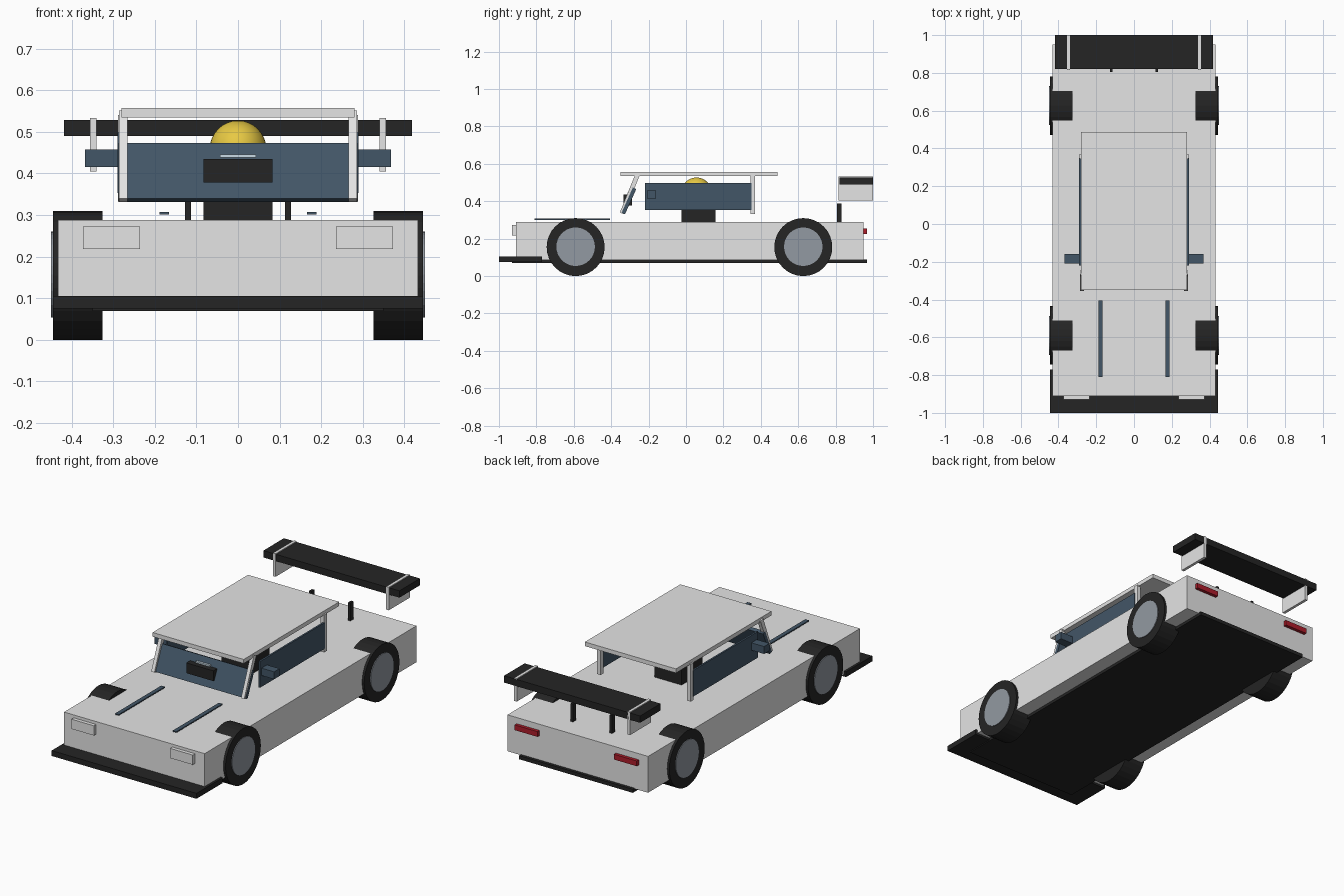
import bpy
import math

if "Cube" in bpy.data.objects:
    bpy.data.objects.remove(bpy.data.objects["Cube"], do_unlink=True)


def material(name, r, g, b):
    m = bpy.data.materials.new(name)
    m.use_nodes = True
    m.diffuse_color = (r, g, b, 1)
    m.node_tree.nodes["Principled BSDF"].inputs["Base Color"].default_value = (r, g, b, 1)
    return m


WHITE = material("body white", 0.78, 0.78, 0.78)
BLACK = material("carbon black", 0.018, 0.018, 0.018)
GLASS = material("blue glass", 0.055, 0.092, 0.135)
RIM = material("rim grey", 0.29, 0.32, 0.36)
RED = material("tail red", 0.42, 0.012, 0.023)
GOLD = material("helmet gold", 0.85, 0.62, 0.06)
PALE = material("pale blue", 0.6, 0.72, 0.8)


def finish(name, mat):
    o = bpy.context.object
    o.name = o.data.name = name
    o.data.materials.append(mat)
    return o


def box(name, mat, x, y, z, tilt=0):
    """Box from (low, high) ranges, tilted backwards about its centre."""
    ranges = (x, y, z)
    bpy.ops.mesh.primitive_cube_add(size=1, location=[(a + b) / 2 for a, b in ranges])
    o = finish(name, mat)
    o.scale = [b - a for a, b in ranges]
    o.rotation_euler.x = -math.radians(tilt)
    return o


def pair(name, mat, x, y, z, tilt=0):
    box("left_" + name, mat, x, y, z, tilt)
    box("right_" + name, mat, (-x[1], -x[0]), y, z, tilt)


def disc(name, mat, radius, x, y, z):
    bpy.ops.mesh.primitive_cylinder_add(vertices=32, radius=radius, depth=x[1] - x[0],
                                        location=((x[0] + x[1]) / 2, y, z),
                                        rotation=(0, math.pi / 2, 0))
    finish(name, mat)


# Body shell, front splitter and floor
box("body", WHITE, (-.432, .432), (-.91, .95), (.086, .288))
box("front_splitter", BLACK, (-.445, .445), (-1, -.77), (.075, .105))
box("undertray", BLACK, (-.35, .35), (-.93, .967), (.07, .09))

# Wheels
for end, y in (("front", -.59), ("rear", .627)):
    for side, s in (("left", 1), ("right", -1)):
        disc(f"{end}_{side}_tyre", BLACK, .155, sorted((s * .326, s * .445)), y, .155)
        disc(f"{end}_{side}_rim", RIM, .103, sorted((s * .34, s * .449)), y, .157)

# Lights and hood strips
pair("headlight", WHITE, (.235, .373), (-.93, -.9), (.218, .272))
pair("taillight", RED, (.235, .375), (.94, .968), (.225, .254))
pair("hood_strip", GLASS, (.166, .189), (-.81, -.405), (.301, .307))

# Cabin
box("roof", WHITE, (-.28, .28), (-.35, .488), (.534, .557))
box("windshield", GLASS, (-.287, .287), (-.315, -.295), (.329, .476), 24)
pair("front_pillar", WHITE, (.266, .286), (-.312, -.288), (.327, .555), 22)
pair("rear_pillar", WHITE, (.266, .288), (.345, .37), (.332, .54))
pair("side_window", GLASS, (.28, .29), (-.22, .35), (.353, .498))
pair("mirror", GLASS, (.285, .368), (-.208, -.16), (.416, .457))
box("windshield_box", BLACK, (-.083, .083), (-.335, -.29), (.378, .435))
box("windshield_marker", PALE, (-.043, .043), (-.312, -.3), (.438, .446))

# Driver
box("seat", BLACK, (-.083, .083), (-.025, .157), (.28, .41))
bpy.ops.mesh.primitive_uv_sphere_add(segments=32, ring_count=16, radius=.068,
                                     location=(0, .056, .459))
helmet = finish("helmet", GOLD)
helmet.scale.y = 1.12
bpy.ops.object.shade_smooth()

# Rear wing
box("wing_blade", BLACK, (-.418, .418), (.82, 1), (.49, .528))
pair("wing_endplate", WHITE, (.34, .356), (.815, 1), (.405, .533))
pair("wing_strut", BLACK, (.113, .127), (.806, .831), (.28, .388))
